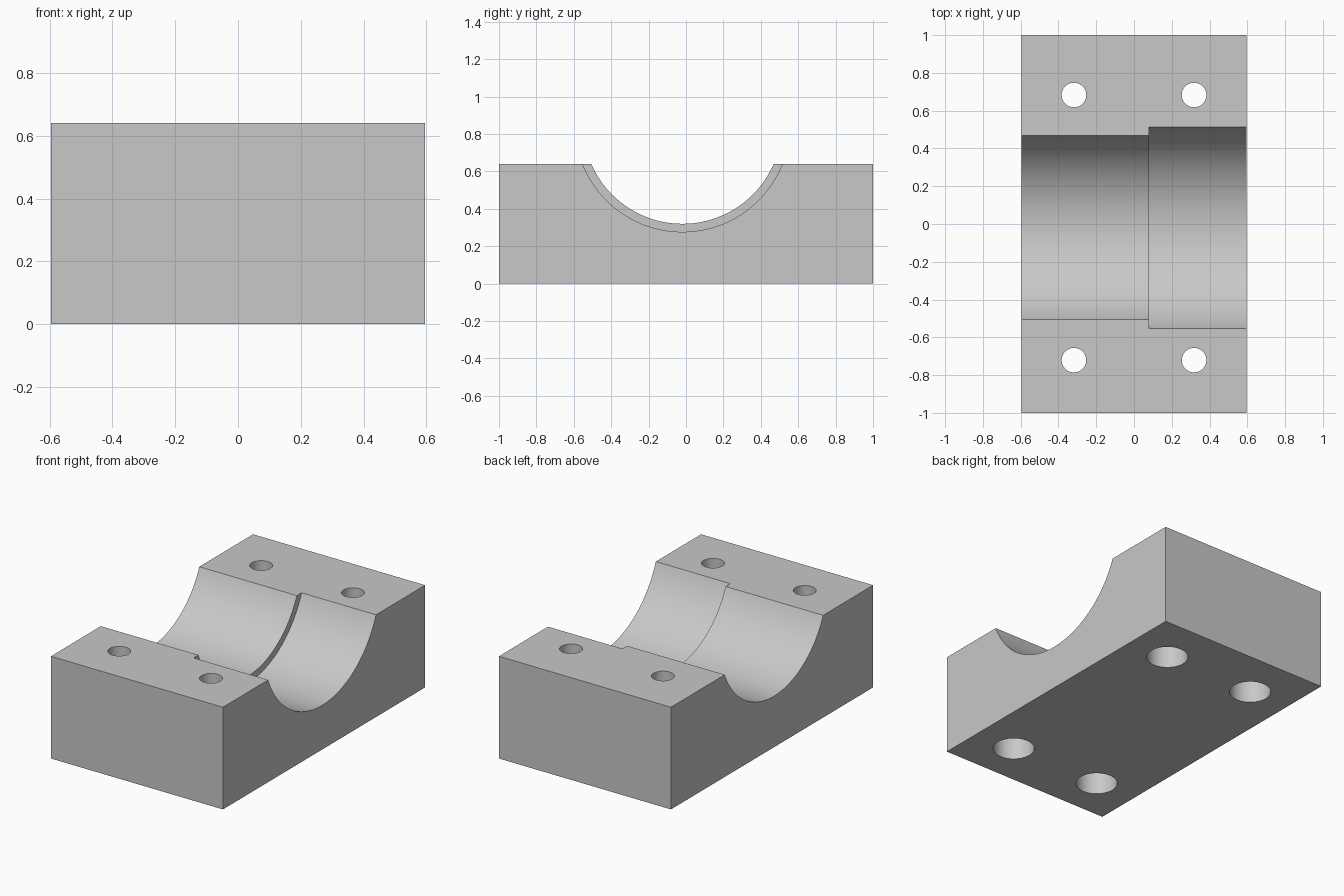
import bpy
import math

cube = bpy.data.objects.get("Cube")
if cube:
    bpy.data.objects.remove(cube, do_unlink=True)

WIDTH, LENGTH, HEIGHT = 1.192, 2.0, 0.64
AXIS_Y, AXIS_Z = -0.019, 0.851      # axis of the bearing seat
STEP_X = 0.08                       # where the seat widens
END_X = 0.8                         # cutters run past the block

grey = bpy.data.materials.new("light grey")
grey.use_nodes = True
colour = (0.58, 0.58, 0.58, 1)
grey.diffuse_color = colour
grey.node_tree.nodes["Principled BSDF"].inputs["Base Color"].default_value = colour

cutters = []


def cylinder(name, radius, depth, location, sides, along_x=False):
    rotation = (0, math.pi / 2, 0) if along_x else (0, 0, 0)
    bpy.ops.mesh.primitive_cylinder_add(vertices=sides, radius=radius, depth=depth,
                                        location=location, rotation=rotation)
    obj = bpy.context.object
    obj.name = name
    obj.hide_render = True
    obj.data.materials.append(grey)
    cutters.append(obj)


# Block
bpy.ops.mesh.primitive_cube_add(size=1, location=(0, 0, HEIGHT / 2))
block = bpy.context.object
block.name = "bearing_block"
block.scale = (WIDTH, LENGTH, HEIGHT)
bpy.ops.object.transform_apply(location=True, rotation=False, scale=True)
block.data.materials.append(grey)

# Stepped round seat
cylinder("narrow_seat_cutter", 0.531, 2 * END_X, (0, AXIS_Y, AXIS_Z), 128, True)
cylinder("wide_seat_cutter", 0.574, END_X - STEP_X,
         ((END_X + STEP_X) / 2, AXIS_Y, AXIS_Z), 128, True)

# Bolt holes, counterbored from below
for sx in (-1, 1):
    for sy in (-1, 1):
        x, y = sx * 0.318, AXIS_Y + sy * 0.702
        cylinder("bolt_hole_cutter", 0.065, 2, (x, y, 0), 48)
        cylinder("counterbore_cutter", 0.121, 0.64, (x, y, 0), 48)

# Cut the block and drop the cutters
bpy.ops.object.select_all(action='DESELECT')
block.select_set(True)
bpy.context.view_layer.objects.active = block
for cutter in cutters:
    mod = block.modifiers.new(cutter.name, 'BOOLEAN')
    mod.operation = 'DIFFERENCE'
    mod.solver = 'EXACT'
    mod.object = cutter
    bpy.ops.object.modifier_apply(modifier=mod.name)
for cutter in cutters:
    bpy.data.objects.remove(cutter, do_unlink=True)

bpy.ops.object.shade_smooth_by_angle(angle=math.radians(30))
